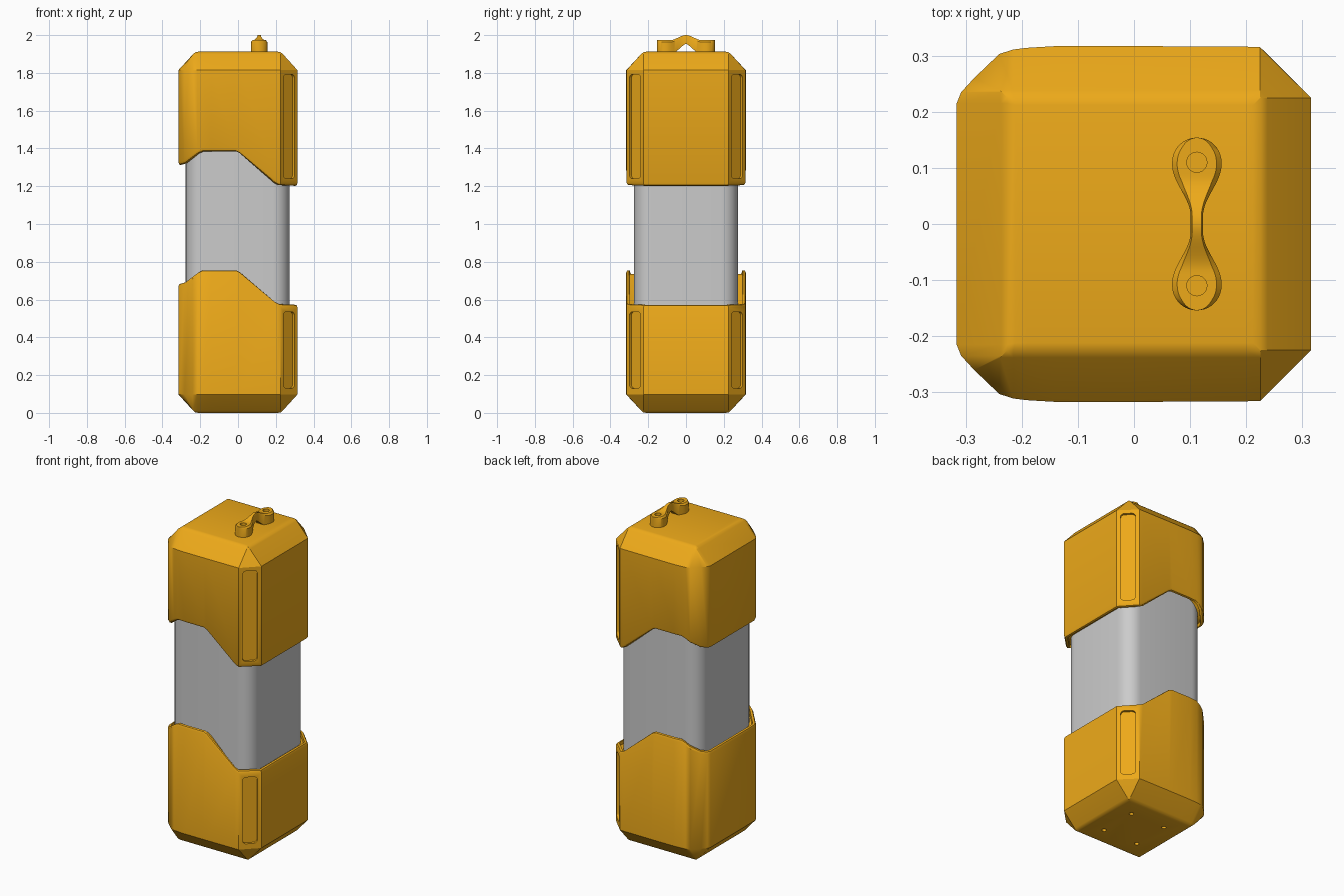
import bpy, bmesh, math
from mathutils import Matrix, Vector

if "Cube" in bpy.data.objects:
    bpy.data.objects.remove(bpy.data.objects["Cube"])

orange = bpy.data.materials.new("orange_plastic")
orange.diffuse_color = (0.85, 0.40, 0.01, 1)
orange.use_nodes = True
orange.node_tree.nodes["Principled BSDF"].inputs["Base Color"].default_value = orange.diffuse_color


def finish(name, bm, mat=None):
    bmesh.ops.remove_doubles(bm, verts=bm.verts, dist=1e-4)
    bmesh.ops.recalc_face_normals(bm, faces=bm.faces)
    me = bpy.data.meshes.new(name)
    bm.to_mesh(me)
    bm.free()
    ob = bpy.data.objects.new(name, me)
    bpy.context.collection.objects.link(ob)
    if mat:
        me.materials.append(mat)
    return ob


def loft(bm, rings):
    """Skin a list of closed rings and cap both ends."""
    vs = [[bm.verts.new(p) for p in r] for r in rings]
    n = len(vs[0])
    for a, b in zip(vs, vs[1:]):
        for i in range(n):
            j = (i + 1) % n
            bm.faces.new((a[i], a[j], b[j], b[i]))
    bm.faces.new(vs[0])
    bm.faces.new(vs[-1])


def select_only(ob):
    bpy.ops.object.select_all(action='DESELECT')
    ob.select_set(True)
    bpy.context.view_layer.objects.active = ob


def smooth(ob, deg=30):
    select_only(ob)
    bpy.ops.object.shade_smooth_by_angle(angle=math.radians(deg))


def cut(ob, cutter):
    m = ob.modifiers.new("cut", 'BOOLEAN')
    m.object, m.operation, m.solver = cutter, 'DIFFERENCE', 'EXACT'
    select_only(ob)
    bpy.ops.object.modifier_apply(modifier=m.name)
    bpy.data.objects.remove(cutter)


# Plan outline: sharp chamfers at +x, softened corners at -x
half = [(.315, .225), (.225, .315), (.2, .316), (.01, .317), (-.01, .317),
        (-.14, .317), (-.19, .314), (-.215, .311), (-.24, .303),
        (-.285, .26), (-.308, .235), (-.316, .215)]
outline = half + [(x, -y) for x, y in reversed(half)]
# Stepped rim height along x
rim = [(-.32, .682), (-.285, .692), (-.21, .748), (-.19, .755), (-.01, .755),
       (.01, .745), (.2, .588), (.225, .576), (.32, .572)]


def rim_z(x):
    for (x0, z0), (x1, z1) in zip(rim, rim[1:]):
        if x <= x1:
            return z0 + (z1 - z0) * (x - x0) / (x1 - x0)
    return rim[-1][1]


def slot_cutter(y, z0, z1):
    """Rounded bar lying on a chamfered corner."""
    bm = bmesh.new()
    bmesh.ops.create_cube(bm, size=1)
    bmesh.ops.scale(bm, vec=(.03, .083, z1 - z0), verts=bm.verts)
    ends = [e for e in bm.edges
            if abs(e.verts[0].co.x - e.verts[1].co.x) > .01]
    bmesh.ops.bevel(bm, geom=ends, offset=.02, segments=4, profile=.5, affect='EDGES')
    ang = math.copysign(math.pi / 4, y)
    bmesh.ops.transform(bm, verts=bm.verts, matrix=Matrix.Translation(
        (.27, y, (z0 + z1) / 2)) @ Matrix.Rotation(ang, 4, 'Z'))
    return finish("slot_cutter", bm)


def hole_cutter(x, y, z, r, depth):
    bm = bmesh.new()
    bmesh.ops.create_cone(bm, cap_ends=True, segments=24, radius1=r, radius2=r,
                          depth=depth, matrix=Matrix.Translation((x, y, z)))
    return finish("hole_cutter", bm)


def shell(name, base, d, lift, slot):
    def clamped(c, t):
        return [(max(-c, min(c, x)), max(-c, min(c, y)), base + d * t) for x, y in outline]

    def flat(s, t):
        return [(x * s, y * s, base + d * t) for x, y in outline]

    def edge(s, t):
        return [(x * s, y * s, rim_z(x) + lift - d * t) for x, y in outline]

    bm = bmesh.new()
    loft(bm, [clamped(.212, 0), clamped(.226, .003), clamped(.238, .013),
              flat(1, .098), edge(1, .014), edge(.985, .003), edge(.967, 0),
              edge(.95, 0), edge(.944, .02), edge(.86, .02), flat(.86, .15)])
    ob = finish(name, bm, orange)
    for y in (-.27, .27):
        cut(ob, slot_cutter(y, *slot))
    return ob


# End caps
lower = shell("lower_shell", 0, 1, 0, (.13, .535))
for sx in (-1, 1):
    for sy in (-1, 1):
        cut(lower, hole_cutter(.117 * sx, .117 * sy, 0, .013, .03))
smooth(lower)
upper = shell("upper_shell", 1.912, -1, .63, (1.24, 1.792))
smooth(upper)

# Grey core: rounded square column
ring = []
for k in range(4):
    for i in range(9):
        a = math.pi / 2 * (k + i / 8)
        cx = .185 * (1 if k in (0, 3) else -1)
        cy = .185 * (1 if k < 2 else -1)
        ring.append((cx + .09 * math.cos(a) - .002, cy + .09 * math.sin(a)))
bm = bmesh.new()
loft(bm, [[(x, y, z) for x, y in ring] for z in (.12, 1.79)])
smooth(finish("core", bm))

# Top loop: two round posts joined by a thin arch
R, Y0, X0 = .044, .11, .112


def step(a, b, v):
    t = max(0, min(1, (v - a) / (b - a)))
    return t * t * (3 - 2 * t)


def section(y, inset):
    q = abs(y)
    if q > Y0:
        w = math.sqrt(max(0, R * R - (q - Y0) ** 2))
    else:
        w = .011 + (R - .011) * step(.015, Y0 - .005, q)
    top = 2.0 - .027 * step(0, .085, q)
    low = 1.953 - .05 * step(0, .078, q) ** .8
    k = max(w - inset, w * .75)
    return [(X0 - w, y, low), (X0 + w, y, low), (X0 + w, y, top - .01),
            (X0 + k, y, top), (X0 - k, y, top), (X0 - w, y, top - .01)]


tail = [Y0 + R * math.sin(math.pi / 2 * min(i / 10, .985)) for i in range(11)]
pos = [Y0 * i / 16 for i in range(16)] + tail
ys = [-y for y in reversed(pos[1:])] + pos
bm = bmesh.new()
loft(bm, [section(y, .009) for y in ys])
loop = finish("top_loop", bm, orange)
for s in (-1, 1):
    cut(loop, hole_cutter(X0, s * Y0, 1.97, .018, .04))
smooth(loop, 35)
